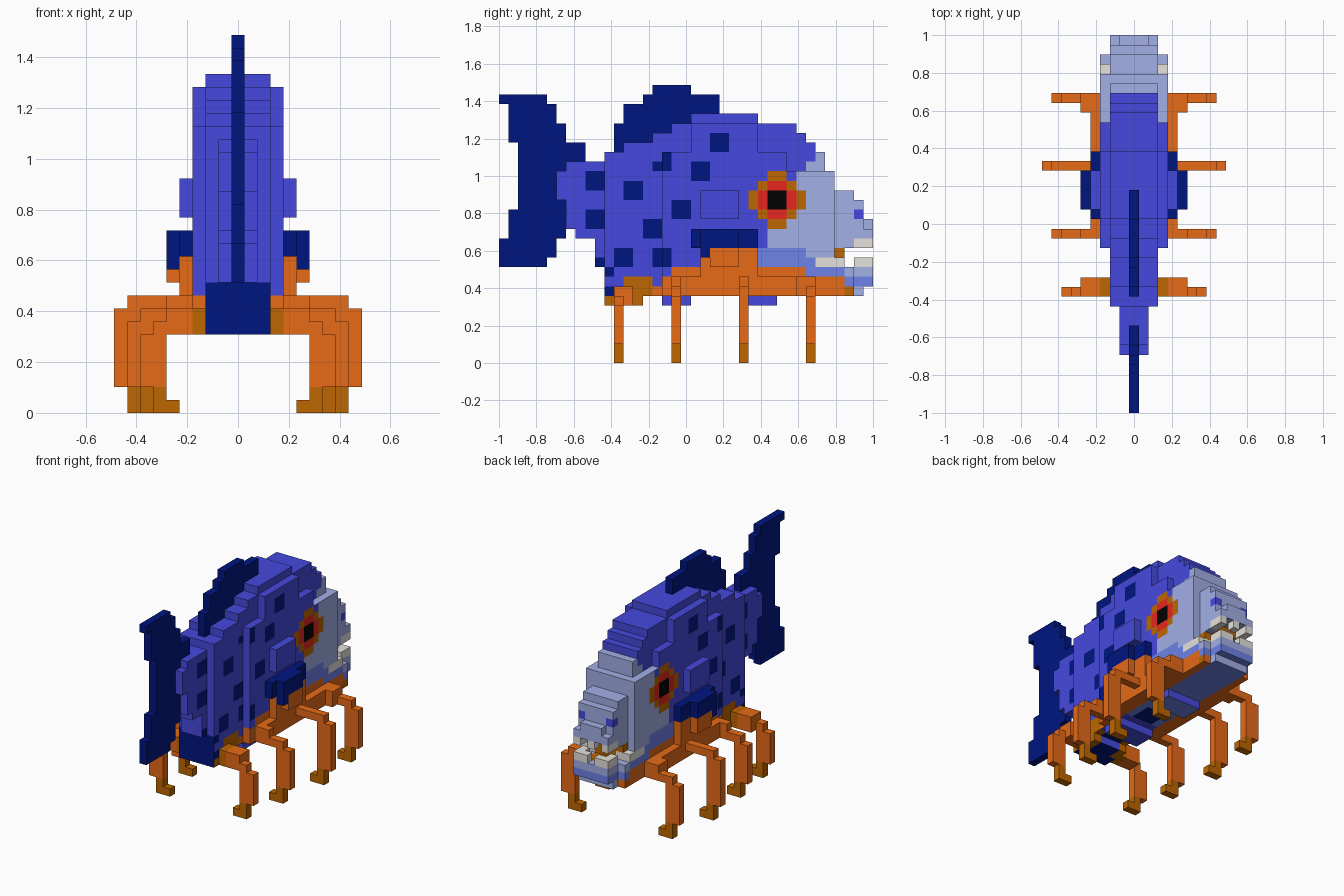
import bpy, bmesh

if "Cube" in bpy.data.objects:
    bpy.data.objects.remove(bpy.data.objects["Cube"])

V = 2 / 39  # one voxel; i across (centred), j along y from the tail, k up


def material(name, hexcode):
    def lin(c):
        c /= 255
        return c / 12.92 if c <= 0.04045 else ((c + 0.055) / 1.055) ** 2.4
    m = bpy.data.materials.new(name)
    m.diffuse_color = [lin(int(hexcode[n:n + 2], 16)) for n in (0, 2, 4)] + [1]
    m.use_nodes = True
    m.node_tree.nodes["Principled BSDF"].inputs["Base Color"].default_value = m.diffuse_color
    return m


MATS = {n: material(n, h) for n, h in {
    "blue": "4549DC", "navy": "001680", "orange": "E66A17", "ochre": "BE6600",
    "pale_blue": "A4B1E9", "mid_blue": "7387F0", "red": "E6261E",
    "black": "020202", "tooth_grey": "E6E2DD"}.items()}
NAMES = list(MATS)

cells = {}  # (i, j, k) -> (part, colour)


def box(part, colour, i, j, k, mirror=False):
    """Fill an inclusive voxel box, optionally mirrored across x."""
    for a in range(i[0], i[1] + 1):
        for b in range(j[0], j[1] + 1):
            for c in range(k[0], k[1] + 1):
                cells[a, b, c] = (part, colour)
                if mirror:
                    cells[-a, b, c] = (part, colour)


# ---- body profile -------------------------------------------------------
def step(table, j):
    """Value of the last (start, value) step at or before j."""
    return [v for s, v in table if s <= j][-1]


TOP = [(6, 20), (7, 21), (11, 22), (13, 23), (16, 24), (18, 25), (20, 26), (27, 25),
       (31, 24), (32, 23), (33, 22), (34, 20), (35, 18), (37, 17), (38, 15)]
BOTTOM = [(6, 17), (7, 14), (8, 13), (10, 10), (11, 6), (15, 7), (17, 6), (20, 7),
          (26, 6), (29, 7), (38, 8)]
WIDTH = [(6, 1), (11, 2), (17, 3), (37, 2)]
SIDE_TOP = [(6, 22), (20, 25), (27, 22), (30, 20), (35, 10)]  # top of outermost layer
SPOTS = [(9, 18), (13, 17), (9, 14), (15, 13), (12, 10), (16, 10),
         (18, 15), (20, 19), (22, 22), (16, 20)]


def body_colour(i, j, k, n):
    """Colour of the body face with normal n on voxel i, j, k."""
    a = abs(i)
    side = n[0] != 0
    u, v = abs(j - 28.5), abs(k - 16.5)
    if side and a == 3 and u + v <= 3:              # eye rings
        if max(u, v) < 1:
            return "black"
        return "red" if u + v <= 2 else "ochre"
    if j == 11 and k <= 9:                          # rear underside
        if not side or a < 2 or k in (7, 9):
            return "navy"
        return "ochre" if k == 6 else "blue"
    if side and j == 10 and k == 10:
        return "navy"
    if j in (13, 14, 15) and k <= 8 and a == 2:
        return "ochre"
    if side or (j in (9, 10) and k in (14, 15)):    # painted spots
        if any(sj <= j <= sj + 1 and sk <= k <= sk + 1 for sj, sk in SPOTS) \
                and (j, k) != (16, 21):
            return "navy"
    if n[2] < 0 and a <= 2 and k <= 7:              # belly
        if j < 16 or (21 <= j <= 23 and a <= 1):
            return "navy"
        return "blue" if j < 21 else "mid_blue"
    if side and j == 36 and k == 7:
        return "ochre"
    # orange underside band
    if a >= 2 and ((k == 7 and 16 <= j <= 36) or (k == 8 and 17 <= j <= 35)
                   or (k == 9 and 18 <= j <= 31) or (k == 10 and 21 <= j <= 26)):
        return "orange"
    if a == 2 and j == 37 and k == 15:              # nostril
        return "blue"
    if a <= 1 and 35 <= j <= 37 and k in (9, 10, 11, 12):  # mouth lining
        return "ochre"
    if j == 35 and k == 11:
        return "ochre"
    if k == 8 and j >= 30 or k == 9 and 32 <= j <= 35:
        return "mid_blue"
    if 10 <= k <= 11 and 27 <= j <= 42 - k:
        return "mid_blue"
    if k == 10 and j in (33, 34, 35) and a >= 2:
        return "tooth_grey"
    if n[2] > 0 and a == 3 and j >= 30:
        return "pale_blue"
    edge = 31 if k <= 11 else 28 if k <= 13 else 30 + max(0, k - 18)
    return "pale_blue" if j >= min(edge, 33) else "blue"


for j in range(6, 39):
    for k in range(step(BOTTOM, j), step(TOP, j)):
        w = step(WIDTH, j)
        if w == 3 and k >= step(SIDE_TOP, j):
            w = 2
        if k == 6:
            w = min(w, 2)
        for i in range(-w, w + 1):
            if j >= 36 and k in (10, 11) or (j >= 37 and k == 12):
                continue                            # open mouth
            if j == 38 and abs(i) == 2 and k > 13:
                continue
            cells[i, j, k] = ("body", None)

# raised side plate and lower side ledge
box("side_plate", "blue", (4, 4), (21, 24), (15, 17), True)
box("side_ledge", "orange", (4, 4), (18, 32), (7, 8), True)

# ---- teeth --------------------------------------------------------------
for i in (-2, 0, 2):
    box("upper_teeth", "tooth_grey", (i, i), (38, 38), (12, 12))
box("upper_teeth", "tooth_grey", (2, 2), (37, 37), (12, 12), True)
box("lower_teeth", "tooth_grey", (1, 2), (38, 38), (10, 10), True)
box("lower_teeth", "tooth_grey", (2, 2), (37, 37), (10, 10), True)
box("lower_teeth", "tooth_grey", (3, 3), (35, 35), (10, 10), True)

# ---- tail fin and dorsal fin (one voxel thick) ---------------------------
for j, k in [((0, 4), (27, 27)), ((1, 5), (25, 26)), ((1, 6), (23, 24)), ((2, 8), (21, 22)),
             ((2, 6), (20, 20)), ((2, 5), (17, 19)), ((2, 6), (16, 16)), ((1, 6), (13, 15)),
             ((0, 5), (11, 12)), ((0, 4), (10, 10))]:
    box("tail_fin", "navy", (0, 0), j, k)
for j, k in [((16, 19), (28, 28)), ((15, 22), (27, 27)), ((13, 22), (25, 26)),
             ((12, 18), (23, 24)), ((12, 12), (22, 22))]:
    box("dorsal_fin", "navy", (0, 0), j, k)

# ---- side fins ------------------------------------------------------------
box("side_fin", "navy", (4, 4), (20, 26), (12, 13), True)
box("side_fin", "navy", (5, 5), (21, 24), (12, 13), True)
box("side_fin", "orange", (4, 4), (21, 26), (9, 11), True)
box("side_fin", "orange", (5, 5), (22, 24), (10, 11), True)
box("side_fin", "navy", (5, 5), (21, 21), (11, 11), True)

# ---- legs: row, outermost column, arm height, rows of the thick root -------
for name, j, m, h, root in [("front_leg", 32, 8, 7, (31, 32)),
                            ("second_leg", 25, 9, 8, (25, 25)),
                            ("third_leg", 18, 8, 7, (18, 18)),
                            ("rear_leg", 12, 7, 6, (12, 13))]:
    box(name, "orange", (3, 5), root, (h, min(h + 1, 8)), True)
    box(name, "orange", (5, m - 1), (j, j), (h, h), True)
    box(name, "orange", (m - 1, m - 1), (j, j), (2, h), True)
    box(name, "orange", (m, m), (j, j), (2, h - 1), True)
    box(name, "ochre", (m - 1, m - 1), (j, j), (0, 1), True)
    box(name, "ochre", (m - 2, m - 2), (j, j), (0, 0), True)
box("rear_leg", "ochre", (3, 3), (12, 13), (6, 7), True)

# ---- turn the voxels into one mesh per part, outer faces only --------------
FACES = []
for axis in range(3):
    for s in (0, 1):
        u, v = (axis + 1) % 3, (axis + 2) % 3
        quad = []
        for a, b in ((0, 0), (1, 0), (1, 1), (0, 1)):
            p = [0, 0, 0]
            p[axis], p[u], p[v] = s, a, b
            quad.append(p)
        n = [0, 0, 0]
        n[axis] = 2 * s - 1
        FACES.append((n, quad if s else quad[::-1]))

for part in sorted({c[0] for c in cells.values()}):
    mesh = bpy.data.meshes.new(part)
    bm = bmesh.new()
    for (i, j, k), (name, colour) in cells.items():
        if name != part:
            continue
        for n, quad in FACES:
            if (i + n[0], j + n[1], k + n[2]) in cells:
                continue
            f = bm.faces.new([bm.verts.new(((i + p[0] - 0.5) * V, (j + p[1]) * V - 1,
                                            (k + p[2]) * V)) for p in quad])
            f.material_index = NAMES.index(colour or body_colour(i, j, k, n))
    bmesh.ops.remove_doubles(bm, verts=bm.verts, dist=V * 0.01)
    bm.to_mesh(mesh)
    bm.free()
    for m in MATS.values():
        mesh.materials.append(m)
    bpy.context.collection.objects.link(bpy.data.objects.new(part, mesh))
